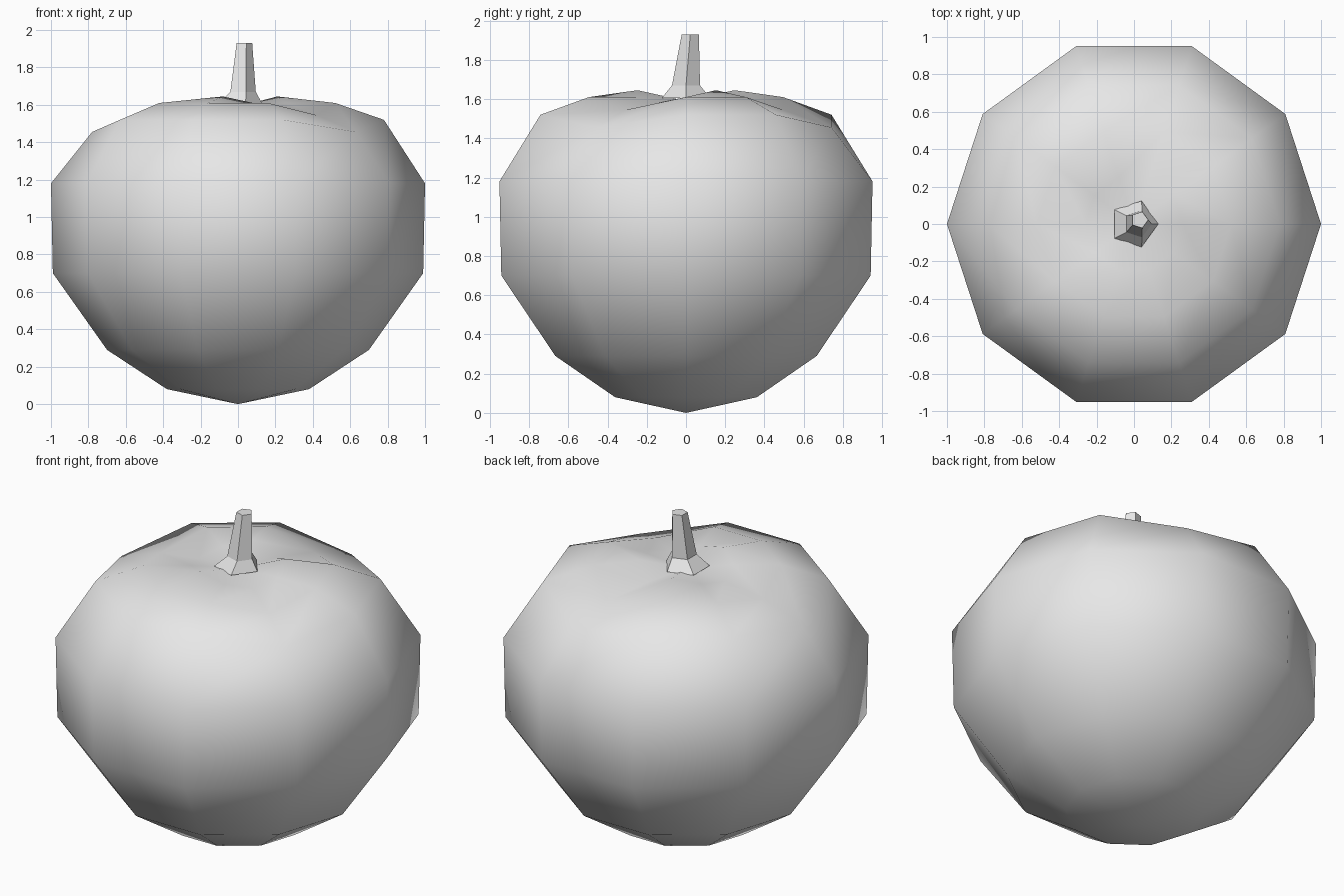
import bpy
import bmesh
from math import cos, sin, radians

cube = bpy.data.objects.get("Cube")
if cube:
    bpy.data.objects.remove(cube, do_unlink=True)

grey = bpy.data.materials.new("plain grey")
grey.use_nodes = True
grey.diffuse_color = (0.8, 0.8, 0.8, 1)
grey.node_tree.nodes["Principled BSDF"].inputs["Base Color"].default_value = (0.8, 0.8, 0.8, 1)


def ring(bm, sides, radius, z, cx=0, cy=0):
    step = 360 / sides
    return [bm.verts.new((cx + radius * cos(radians(i * step)),
                          cy + radius * sin(radians(i * step)), z))
            for i in range(sides)]


def bridge(bm, low, high):
    n = len(low)
    for i in range(n):
        j = (i + 1) % n
        bm.faces.new((low[i], low[j], high[j], high[i]))


def fan(bm, loop, z):
    tip = bm.verts.new((0, 0, z))
    for a, b in zip(loop, loop[1:] + loop[:1]):
        bm.faces.new((a, b, tip))


def finish(bm, name, smooth):
    bmesh.ops.recalc_face_normals(bm, faces=bm.faces)
    mesh = bpy.data.meshes.new(name)
    bm.to_mesh(mesh)
    bm.free()
    mesh.materials.append(grey)
    for p in mesh.polygons:
        p.use_smooth = smooth
    obj = bpy.data.objects.new(name, mesh)
    bpy.context.collection.objects.link(obj)
    return obj


# Ten-sided fruit body, revolved from a profile
SIDES = 10
profile = [(0.38, 0.08), (0.70, 0.29), (0.99, 0.70), (1.0, 1.18),
           (0.78, 1.52), (0.52, 1.61), (0.26, 1.61)]
bm = bmesh.new()
rings = [ring(bm, SIDES, r, z) for r, z in profile]

# Three creases sink the shoulder, three lobes rise around the stem
creases = (2, 5, 9)
lobes = (1, 3, 7)
for i in creases:
    for loop in rings[4:]:
        loop[i].co.z -= 0.065 if loop is not rings[-1] else 0.03
for i in lobes:
    rings[-1][i].co.z += 0.035

for low, high in zip(rings, rings[1:]):
    bridge(bm, low, high)
fan(bm, rings[0], 0)
fan(bm, rings[-1], 1.59)
finish(bm, "fruit_body", True)

# Five-sided leaning stem with a flared foot
bm = bmesh.new()
sections = [(0.13, 1.605, 0, 0), (0.075, 1.67, 0.02, 0), (0.046, 1.93, 0.03, 0.022)]
loops = [ring(bm, 5, *s) for s in sections]
for low, high in zip(loops, loops[1:]):
    bridge(bm, low, high)
bm.faces.new(loops[0])
bm.faces.new(loops[-1])
finish(bm, "stem", False)
